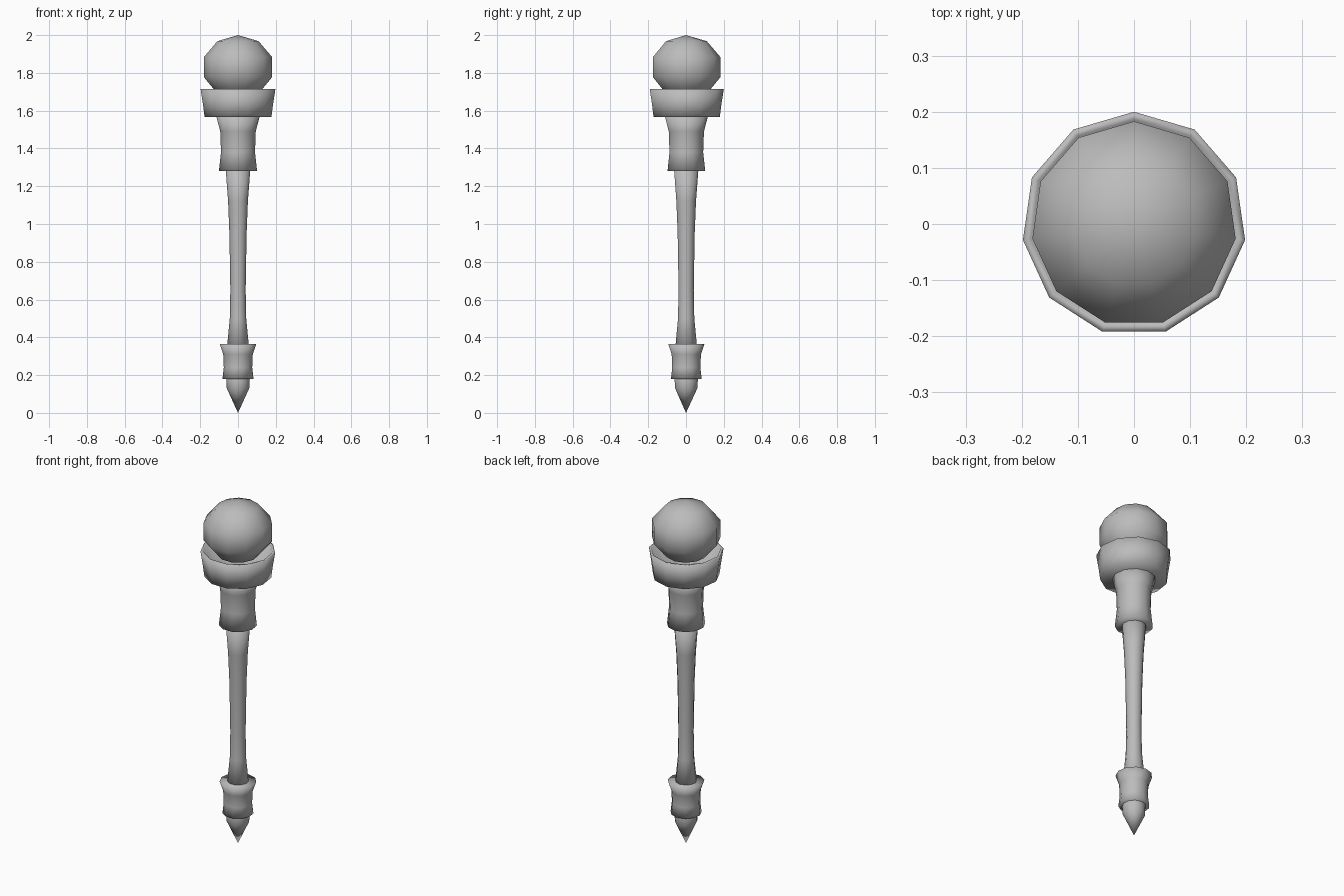
import bpy
import bmesh
from math import cos, sin, pi

SIDES = 11

cube = bpy.data.objects.get("Cube")
if cube:
    bpy.data.objects.remove(cube, do_unlink=True)

grey = bpy.data.materials.new("plain grey")
grey.use_nodes = True
grey.diffuse_color = (0.5, 0.5, 0.5, 1)
grey.node_tree.nodes["Principled BSDF"].inputs["Base Color"].default_value = (0.5, 0.5, 0.5, 1)


def lathe(name, profile):
    """Turn a (radius, height) profile around z; radius 0 makes a pole."""
    bm = bmesh.new()
    rings = []
    for r, z in profile:
        if r == 0:
            rings.append([bm.verts.new((0, 0, z))] * SIDES)
        else:
            angles = [pi / 2 + 2 * pi * i / SIDES for i in range(SIDES)]
            rings.append([bm.verts.new((r * cos(a), r * sin(a), z)) for a in angles])
    for low, high in zip(rings, rings[1:]):
        for i in range(SIDES):
            j = (i + 1) % SIDES
            corners = dict.fromkeys((low[i], low[j], high[j], high[i]))
            bm.faces.new(list(corners))
    bmesh.ops.recalc_face_normals(bm, faces=bm.faces)
    for face in bm.faces:
        face.smooth = True
    mesh = bpy.data.meshes.new(name)
    bm.to_mesh(mesh)
    bm.free()
    mesh.materials.append(grey)
    obj = bpy.data.objects.new(name, mesh)
    bpy.context.collection.objects.link(obj)
    return obj


# Pointed foot
lathe("tip", [(0, 0), (0.06, 0.13), (0.063, 0.18), (0.05, 0.22), (0, 0.22)])

# Waisted ring above the foot
lathe("lower_collar", [(0, 0.18), (0.083, 0.18), (0.076, 0.24), (0.079, 0.31),
                       (0.098, 0.365), (0, 0.365)])

# Slender handle
lathe("shaft", [(0, 0.34), (0.057, 0.365), (0.044, 0.5), (0.041, 0.65),
                (0.046, 0.95), (0.053, 1.12), (0.065, 1.28), (0, 1.3)])

# Flared neck
lathe("neck", [(0, 1.28), (0.102, 1.28), (0.091, 1.38), (0.095, 1.49),
               (0.116, 1.57), (0, 1.57)])

# Cup holding the ball
lathe("cup", [(0, 1.567), (0.179, 1.567), (0.187, 1.63), (0.2, 1.714),
              (0.186, 1.714), (0.15, 1.64), (0, 1.63)])

# Ball
lathe("ball", [(0, 1.66), (0.11, 1.69), (0.183, 1.778), (0.183, 1.883),
               (0.11, 1.968), (0, 2)])
